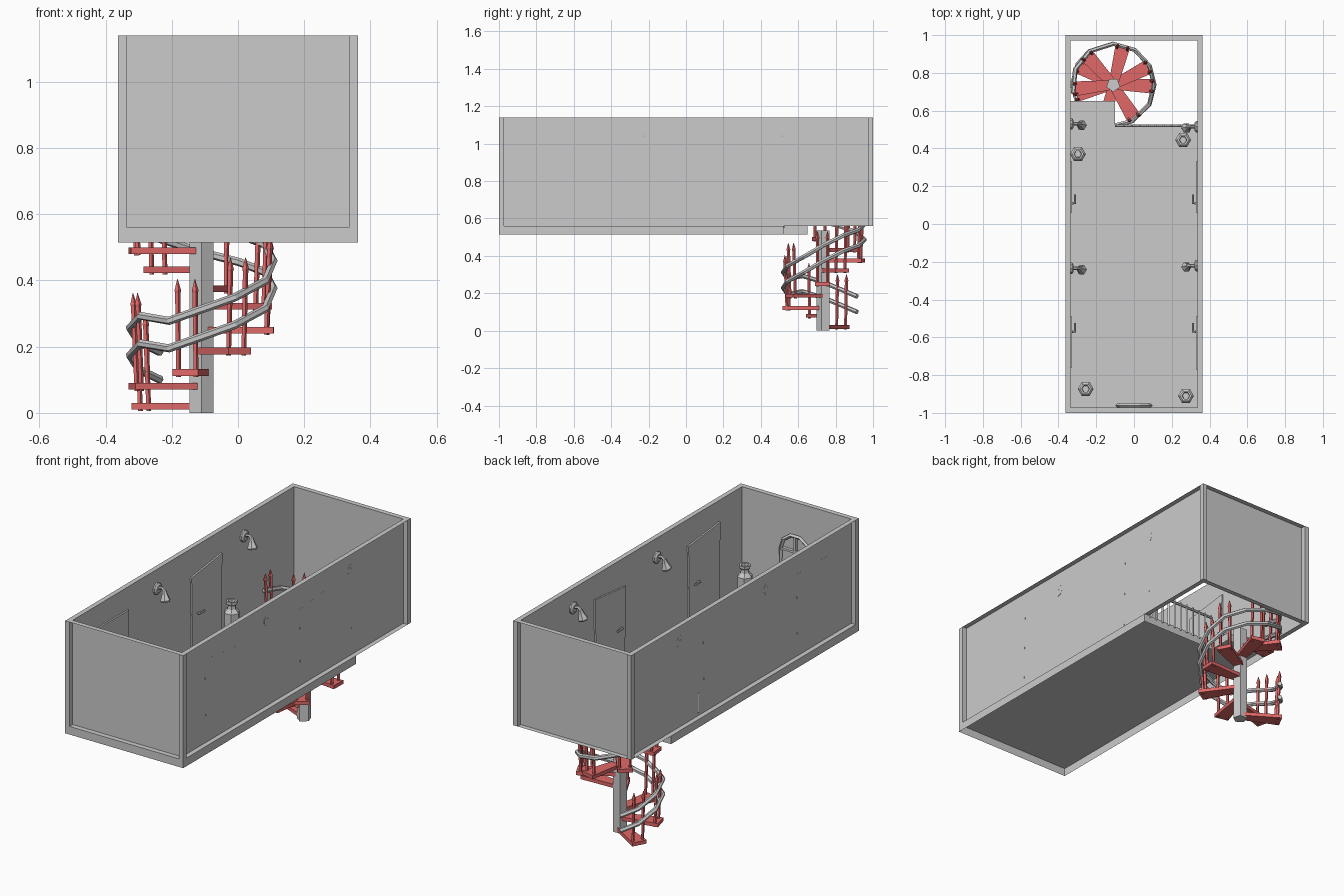
import bpy, bmesh
from math import radians, cos, sin, pi
from mathutils import Vector, Matrix

if "Cube" in bpy.data.objects:
    bpy.data.objects.remove(bpy.data.objects["Cube"])

red = bpy.data.materials.new("red_paint")
red.diffuse_color = (0.75, 0.14, 0.14, 1)
red.use_nodes = True
red.node_tree.nodes["Principled BSDF"].inputs["Base Color"].default_value = red.diffuse_color


def finish(name, bm, mat=None, open_dir=None):
    """Make the object; open_dir removes the faces that look that way."""
    bmesh.ops.recalc_face_normals(bm, faces=bm.faces)
    bm.normal_update()
    if open_dir:
        gone = [f for f in bm.faces if f.normal.dot(Vector(open_dir)) > 0.9]
        bmesh.ops.delete(bm, geom=gone, context='FACES')
    me = bpy.data.meshes.new(name)
    bm.to_mesh(me)
    bm.free()
    if mat:
        me.materials.append(mat)
    ob = bpy.data.objects.new(name, me)
    bpy.context.collection.objects.link(ob)
    return ob


def prism(name, pts, vec, mat=None, open_dir=None):
    """Extrude a flat outline along vec."""
    bm = bmesh.new()
    f = bm.faces.new([bm.verts.new(p) for p in pts])
    ext = bmesh.ops.extrude_face_region(bm, geom=[f], use_keep_orig=True)["geom"]
    bmesh.ops.translate(bm, vec=vec, verts=[g for g in ext if isinstance(g, bmesh.types.BMVert)])
    return finish(name, bm, mat, open_dir)


def box(name, x0, x1, y0, y1, z0, z1, open_dir=None):
    pts = [(x0, y0, z0), (x1, y0, z0), (x1, y1, z0), (x0, y1, z0)]
    return prism(name, pts, (0, 0, z1 - z0), None, open_dir)


def lathe(name, profile, sides, base, axis=(0, 0, 1), mat=None, turn=0.0):
    """Closed turned shape: profile of (radius, height) along axis from base."""
    rot = Vector((0, 0, 1)).rotation_difference(Vector(axis)).to_matrix()
    bm = bmesh.new()
    rings = []
    for r, h in profile:
        rings.append([bm.verts.new(Vector(base) + rot @ Vector((
            r * cos(turn + 2 * pi * k / sides), r * sin(turn + 2 * pi * k / sides), h)))
            for k in range(sides)])
    for a, b in zip(rings, rings[1:]):
        for k in range(sides):
            n = (k + 1) % sides
            bm.faces.new((a[k], a[n], b[n], b[k]))
    bm.faces.new(rings[0])
    bm.faces.new(rings[-1])
    return finish(name, bm, mat)


def tube(name, pts, r, cyclic=False, res=1):
    cu = bpy.data.curves.new(name, 'CURVE')
    cu.dimensions = '3D'
    cu.bevel_depth, cu.bevel_resolution, cu.use_fill_caps = r, res, True
    sp = cu.splines.new('POLY')
    sp.points.add(len(pts) - 1)
    for p, co in zip(sp.points, pts):
        p.co = (*co, 1)
    sp.use_cyclic_u = cyclic
    sp.use_smooth = False
    ob = bpy.data.objects.new(name, cu)
    bpy.context.collection.objects.link(ob)
    return ob


# floor with stairwell notch, open underneath
W, I, F, T = 0.363, 0.336, 0.56, 1.14
prism("floor", [(-W, -1, 0.515), (W, -1, 0.515), (W, 0.52, 0.515), (-0.10, 0.52, 0.515),
                (-0.10, 0.65, 0.515), (-W, 0.65, 0.515)], (0, 0, F - 0.515), open_dir=(0, 0, -1))

# walls, open on the outside between the corner posts
for s, n in ((-1, "left"), (1, "right")):
    a, b = sorted((s * I, s * W))
    box(n + "_wall", a, b, -0.972, 0.972, F, T, (s, 0, 0))
    for y, m in ((-1, "front"), (0.972, "back")):
        box(f"{n}_{m}_post", a, b, y, y + 0.028, F, T)
box("front_wall", -I, I, -1, -0.972, F, T, (0, -1, 0))
box("back_wall", -I, I, 0.972, 1, F, T, (0, 1, 0))

# crooked doors with handles: side, y range, top heights at each end, handle y
for s, y0, y1, t0, t1, hy in ((1, -0.77, -0.49, 1.023, 0.993, -0.55), (1, 0.06, 0.33, 0.983, 1.01, 0.13),
                              (-1, -0.76, -0.49, 1.015, 1.015, -0.55), (-1, 0.06, 0.33, 0.983, 1.018, 0.13)):
    x = s * 0.327
    prism("door", [(x, y0 + 0.01, F), (x, y1 - 0.01, F), (x, y1, t1), (x, y0, t0)], (s * 0.0092, 0, 0))
    tube("door_handle", [(x, hy - 0.02, 0.77), (x - s * 0.015, hy - 0.02, 0.77),
                         (x - s * 0.015, hy + 0.025, 0.77)], 0.006)

# wall lamps: disc, bent arm, bell shade
for s, y in ((1, -0.22), (1, 0.515), (-1, 0.53), (-1, -0.235)):
    x = s * I
    z = 1.035
    lathe("lamp_disc", [(0.032, -0.001), (0.032, 0.008), (0.02, 0.016)], 10, (x, y, z), (-s, 0, 0))
    tube("lamp_arm", [(x, y, z), (x - s * 0.035, y, z + 0.012), (x - s * 0.052, y, z - 0.005)], 0.009)
    lathe("lamp_shade", [(0.012, 0), (0.016, 0.02), (0.028, 0.05), (0.024, 0.058)], 6,
          (x - s * 0.047, y, z), (-s * 0.25, -0.15, -1))

# hexagonal jars
for x, y in ((-0.297, 0.37), (0.26, 0.445), (-0.256, -0.873), (0.275, -0.91)):
    lathe("jar", [(0.034, 0), (0.042, 0.02), (0.042, 0.125), (0.024, 0.145), (0.022, 0.165),
                  (0.031, 0.172), (0.031, 0.187), (0.02, 0.187), (0.018, 0.165)], 6, (x, y, F))

# arched window on front wall
yw = -0.961
arch = [(-0.09, yw, 0.66), (0.09, yw, 0.66)] + [
    (0.09 * cos(pi * k / 5), yw, 0.87 + 0.09 * sin(pi * k / 5)) for k in range(6)]
tube("window_frame", arch, 0.01, True, 0)
box("window_mullion", -0.006, 0.006, -0.972, -0.955, 0.66, 0.956)
for z in (0.76, 0.87):
    box("window_bar", -0.09, 0.09, -0.972, -0.955, z - 0.006, z + 0.006)

# landing railing
tube("landing_rail", [(-0.10, 0.52, 0.705), (I + 0.001, 0.52, 0.705)], 0.007)
for k in range(11):
    lathe("landing_baluster", [(0.006, 0), (0.006, 0.17)], 4, (-0.095 + 0.042 * k, 0.52, 0.55))

# spiral stair: pole
C = Vector((-0.11, 0.737, 0))
lathe("stair_pole", [(0.038, 0), (0.038, 0.535)], 5, C, turn=-pi / 2)

# tapered treads, each with two pointed balusters
for i, a in enumerate((152, 195, 257, 302, 358, 387, 436, 492, 546)):
    z = (0.01, 0.07, 0.112, 0.177, 0.24, 0.312, 0.365, 0.422, 0.48)[i]
    m = Matrix.Translation(C + Vector((0, 0, z))) @ Matrix.Rotation(radians(a), 4, 'Z')
    prism("tread", [m @ Vector(p) for p in ((0.02, -0.026, 0), (0.218, -0.04, 0),
                                            (0.218, 0.04, 0), (0.02, 0.026, 0))], (0, 0, 0.02), red)
    for s in (-1, 1):
        lathe("stair_baluster", [(0.008, -0.004), (0.009, 0.25), (0.011, 0.258), (0.001, 0.292)], 5,
              m @ Vector((0.196, s * 0.027, 0)), (m.to_3x3() @ Vector((0.04, 0, 1))), red)

# two spiral handrails: (angle, height of the lower rail)
path = ((125, 0.10), (150, 0.13), (180, 0.175), (212, 0.21), (243, 0.195), (270, 0.23), (297, 0.265),
        (332, 0.315), (360, 0.375), (388, 0.425), (418, 0.455), (450, 0.485), (485, 0.525),
        (518, 0.56), (552, 0.59))
for n, dz in (("lower", 0.0), ("upper", 0.083)):
    tube(n + "_handrail", [C + Vector((0.217 * cos(radians(a)), 0.217 * sin(radians(a)), z + dz))
                           for a, z in path], 0.0125)
